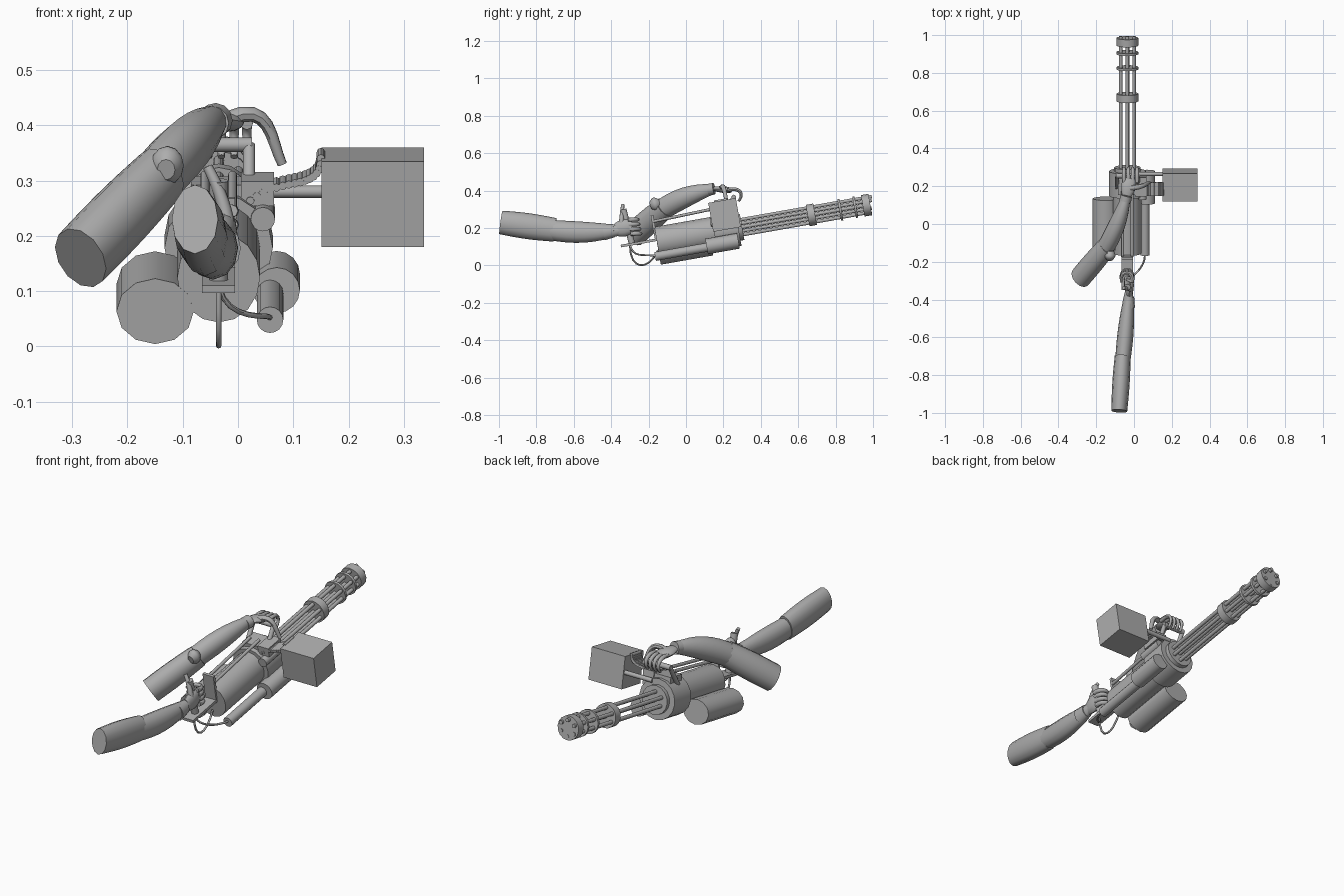
import bpy, math
from mathutils import Vector

if "Cube" in bpy.data.objects:
    bpy.data.objects.remove(bpy.data.objects["Cube"], do_unlink=True)

COLOUR = (.42, .42, .42, 1)
grey = bpy.data.materials.new("plain grey")
grey.use_nodes = True
grey.diffuse_color = COLOUR
grey.node_tree.nodes["Principled BSDF"].inputs["Base Color"].default_value = COLOUR

TILT = math.radians(10)
GUN_X = -.035


def axis_height(y):
    """Height of the tilted weapon axis."""
    return .152 + y * math.tan(TILT)


def finish(ob, name):
    ob.name = name
    ob.data.materials.clear()
    ob.data.materials.append(grey)
    bpy.ops.object.select_all(action='DESELECT')
    ob.select_set(True)
    bpy.context.view_layer.objects.active = ob
    bpy.ops.object.shade_smooth_by_angle(angle=math.radians(45))


def bezier(controls, t):
    """Point on the curve ruled by any number of control points."""
    points = [Vector(c) for c in controls]
    while len(points) > 1:
        points = [a.lerp(b, t) for a, b in zip(points, points[1:])]
    return points[0]


def sweep(name, controls, start, end=None, bulge=0, flat=1, sides=12):
    """Capped round skin along a curve; flat is height over width."""
    end = start if end is None else end
    steps = 1 if len(controls) == 2 and not bulge else 8
    path = [bezier(controls, i / steps) for i in range(steps + 1)]
    side = Vector((1, 0, 0))
    if abs((path[1] - path[0]).normalized().x) > .8:
        side = Vector((0, 1, 0))
    verts, faces = [], []
    for i, point in enumerate(path):
        tangent = (path[min(i + 1, steps)] - path[max(i - 1, 0)]).normalized()
        side = (side - tangent * side.dot(tangent)).normalized()
        up = side.cross(tangent)
        t = i / steps
        radius = start + (end - start) * t + bulge * math.sin(math.pi * t)
        for k in range(sides):
            angle = math.tau * k / sides
            verts.append(point + radius * (side * math.cos(angle) + up * flat * math.sin(angle)))
    for low in range(0, steps * sides, sides):
        high = low + sides
        for k in range(sides):
            n = (k + 1) % sides
            faces.append((low + k, high + k, high + n, low + n))
    faces.append(range(sides))
    faces.append(range(len(verts) - 1, len(verts) - 1 - sides, -1))
    mesh = bpy.data.meshes.new(name)
    mesh.from_pydata(verts, [], [tuple(f) for f in faces])
    ob = bpy.data.objects.new(name, mesh)
    bpy.context.collection.objects.link(ob)
    finish(ob, name)


def along(name, back, front, radius, x=GUN_X, lift=0, flat=1, sides=16):
    """Cylinder parallel to the weapon axis."""
    ends = [(x, y, axis_height(y) + lift) for y in (back, front)]
    sweep(name, ends, radius, flat=flat, sides=sides)


def box(name, centre, size):
    """Block tilted with the weapon."""
    bpy.ops.mesh.primitive_cube_add(size=1, location=centre, rotation=(TILT, 0, 0))
    ob = bpy.context.object
    ob.scale = size
    finish(ob, name)


def digit(name, base, offsets, radius):
    """Curled finger or thumb bending through offsets from its base."""
    controls = [Vector(base)] + [Vector(base) + Vector(o) for o in offsets]
    sweep(name, controls, radius, radius * .6, sides=8)


# Rotary barrels and their clamps
for i in range(6):
    angle = math.tau * (i + .5) / 6
    along(f"barrel_{i}", .26, .993, .0095, x=GUN_X + .041 * math.cos(angle),
          lift=.041 * math.sin(angle), sides=10)
for name, middle, thickness in (("middle_clamp", .67, .04), ("rear_band", .825, .012),
                                ("front_band", .905, .012), ("muzzle_clamp", .965, .04)):
    along(name, middle - thickness / 2, middle + thickness / 2, .058)
along("barrel_spindle", .26, .95, .01)

# Body, front hub, side tank and drive motor
along("body", -.155, .16, .075, flat=1.1)
along("hub", .15, .28, .098)
along("hub_collar", .28, .3, .07)
along("side_tank", -.145, .135, .07, x=-.15, lift=-.063, flat=.86, sides=12)
along("motor_rear", -.165, .12, .024, x=.058, lift=-.075)
along("motor_front", .11, .28, .042, x=.07, lift=-.07)
along("feed_roller", .13, .25, .022, x=.045, lift=.055)

# Ammunition box, support arm and feed belt
box("ammo_box", (.244, .206, .27), (.185, .15, .157))
sweep("ammo_box_support", [(0, .265, .28), (.16, .265, .28)], .011)
box("feed_block", (.035, .2, .285), (.06, .1, .045))
belt_curve = [(0, .15, .24), (.06, .15, .32), (.15, .15, .27), (.15, .15, .34)]
cartridge_count = 18
cartridge = Vector((0, .07, .012))
for i in range(cartridge_count):
    base = bezier(belt_curve, i / (cartridge_count - 1))
    sweep(f"cartridge_{i}", [base, base + cartridge], .0075, sides=8)

# Rear plate, grip frame, top rails and carry handle
box("rear_plate", (GUN_X, -.17, .2), (.06, .014, .14))
box("grip_base", (GUN_X, -.255, .12), (.06, .19, .014))
box("top_mount", (GUN_X, .2, .285), (.1, .09, .03))
sweep("rear_grip", [(GUN_X, -.29, .12), (GUN_X, -.335, .3)], .017)
for label, sign in (("right", -1), ("left", 1)):
    rail_x, post_x = GUN_X + sign * .025, GUN_X + sign * .055
    sweep(f"{label}_top_rail", [(rail_x, -.175, .235), (rail_x, .18, .31)], .008)
    sweep(f"{label}_carry_post", [(post_x, .19, .25), (post_x, .255, .365)], .011)
sweep("carry_bar", [(GUN_X - .06, .255, .365), (GUN_X + .06, .255, .365)], .013)

# Hanging cables
cable_start = (GUN_X, -.3, .11)
sweep("loop_cable", [cable_start, (GUN_X, -.3, -.03), (GUN_X, -.2, -.03),
                     (GUN_X, -.15, .08)], .005, sides=8)
sweep("motor_cable", [cable_start, (-.02, -.28, .04), (.06, -.24, .06),
                      (.058, -.16, .052)], .005, sides=8)

# Raised arm: sleeve, elbow, forearm and cuff
raised_wrist = Vector((-.04, .15, .41))
sweep("raised_sleeve", [(-.285, -.285, .16), (-.14, -.115, .31)], .055, .05,
      bulge=.003, flat=1.2)
sweep("raised_elbow", [(-.13, -.19, .32), (-.126, -.14, .335)], .016, bulge=.014, flat=1.2)
sweep("raised_forearm", [(-.16, -.14, .29), (-.08, -.01, .38), raised_wrist], .046, .022,
      bulge=.011, flat=1.2)
sweep("raised_cuff", [(-.047, .12, .405), raised_wrist], .031)

# Raised hand over the carry handle
sweep("raised_palm", [raised_wrist, (-.02, .24, .402)], .024, .03, bulge=.012, flat=.45)
raised_curl = [(0, .08, .02), (0, .09, -.03), (0, .06, -.06)]
for i in range(4):
    digit(f"raised_finger_{i}", (-.053 + .023 * i, .22, .403), raised_curl, .011)
digit("raised_thumb", (-.02, .19, .41), [(.08, .01, .04), (.08, .02, -.04), (.1, .03, -.08)], .015)

# Rear arm: sleeve, forearm and cuff
rear_wrist = Vector((-.026, -.35, .19))
sweep("rear_sleeve", [(-.078, -.99, .23), (-.06, -.7, .19)], .042, bulge=.004, flat=1.5)
sweep("rear_forearm", [(-.06, -.73, .19), (-.04, -.54, .165), rear_wrist], .04, .02,
      bulge=.011, flat=1.35)
sweep("rear_cuff", [(-.03, -.44, .178), (-.027, -.385, .186)], .035, .028, flat=1.25)

# Rear hand wrapped round the grip
sweep("rear_palm", [rear_wrist - Vector((0, .025, 0)), (-.022, -.285, .212)], .017,
      bulge=.006, flat=2)
rear_curl = [(.02, .07, 0), (-.07, .07, 0), (-.055, 0, 0)]
for i in range(4):
    digit(f"rear_finger_{i}", (-.012, -.295 - .005 * i, .17 + .025 * i), rear_curl, .012)
digit("rear_thumb", (-.02, -.345, .21), [(0, 0, .05), (-.035, .007, .115)], .015)
